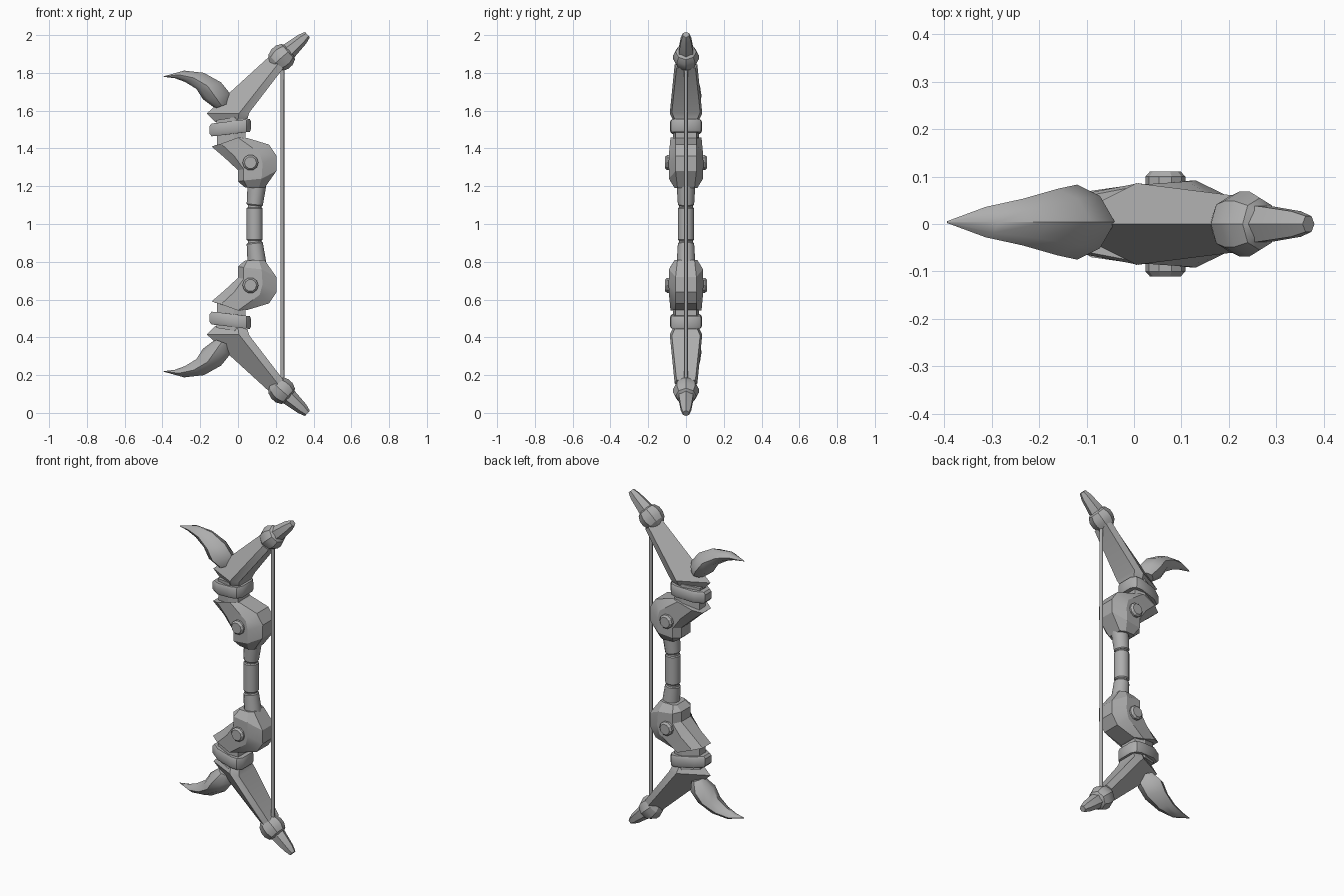
import bpy, bmesh, math
from mathutils import Vector

if "Cube" in bpy.data.objects:
    bpy.data.objects.remove(bpy.data.objects["Cube"])

grey = bpy.data.materials.new("stone grey")
grey.diffuse_color = (0.42, 0.42, 0.42, 1)
grey.use_nodes = True
grey.node_tree.nodes["Principled BSDF"].inputs["Base Color"].default_value = grey.diffuse_color


def finish(name, rings, mirror=True, angle=25, y_shift=0.0, mirror_y=False):
    """Skin a list of closed rings (z given in world space) and mirror about z = 1."""
    bm = bmesh.new()
    loops = [[bm.verts.new((x, y + y_shift, z - 1)) for x, y, z in r] for r in rings]
    n = len(loops[0])
    for a, b in zip(loops, loops[1:]):
        for i in range(n):
            j = (i + 1) % n
            bm.faces.new((a[i], a[j], b[j], b[i]))
    bm.faces.new(loops[0])
    bm.faces.new(loops[-1])
    bmesh.ops.remove_doubles(bm, verts=bm.verts, dist=1e-5)
    bmesh.ops.recalc_face_normals(bm, faces=bm.faces)
    me = bpy.data.meshes.new(name)
    bm.to_mesh(me)
    bm.free()
    me.materials.append(grey)
    ob = bpy.data.objects.new(name, me)
    bpy.context.collection.objects.link(ob)
    ob.location.z = 1
    bpy.ops.object.select_all(action='DESELECT')
    ob.select_set(True)
    bpy.context.view_layer.objects.active = ob
    bpy.ops.object.shade_smooth_by_angle(angle=math.radians(angle))
    if mirror or mirror_y:
        m = ob.modifiers.new("mirror", 'MIRROR')
        m.use_axis = (False, mirror_y, mirror)
        m.use_mirror_merge = False
    return ob


def section(pts):
    """Symmetric ring from (x, z, half width) points running left to right."""
    front = [(x, -w, z) for x, z, w in pts]
    back = [(x, w, z) for x, z, w in reversed(pts) if w > 0]
    return front + back


def turned(name, start, direction, profile, sides=8, **kw):
    """Round part: profile of (distance, radius) along a direction."""
    d = Vector(direction).normalized()
    u = d.cross(Vector((0, 1, 0)))
    u = u.normalized() if u.length > 0.01 else Vector((1, 0, 0))
    v = d.cross(u)
    rings = []
    for t, r in profile:
        c = Vector(start) + d * t
        rings.append([tuple(c + (u * math.cos(a) + v * math.sin(a)) * r)
                      for a in (2 * math.pi * i / sides for i in range(sides))])
    return finish(name, rings, **kw)


# Grip: centre sleeve, grooves and flaring end sleeves
turned("grip_centre", (0.088, 0, 0.912), (0, 0, 1),
       [(0, 0.038), (0.006, 0.043), (0.17, 0.043), (0.176, 0.038)], 12, mirror=False, angle=35)
turned("grip_core", (0.088, 0, 0.88), (0, 0, 1), [(0, 0.036), (0.24, 0.036)], 12, mirror=False)
turned("grip_end", (0.088, 0, 1.097), (0.11, 0, 1),
       [(0, 0.038), (0.006, 0.043), (0.12, 0.05)], 12, angle=35)

# Knuckle: bulky block with chamfered edges
knuckle = [
    [(-0.14, 1.41, 0.04), (-0.09, 1.425, 0.07), (0.00, 1.458, 0.082), (0.05, 1.455, 0.055)],
    [(-0.07, 1.35, 0.04), (-0.02, 1.36, 0.08), (0.115, 1.375, 0.09), (0.165, 1.42, 0.055)],
    [(0.00, 1.285, 0.045), (0.03, 1.29, 0.085), (0.13, 1.32, 0.092), (0.205, 1.36, 0.055)],
    [(0.00, 1.225, 0.045), (0.03, 1.23, 0.085), (0.125, 1.24, 0.09), (0.203, 1.28, 0.055)],
    [(0.035, 1.195, 0.04), (0.05, 1.193, 0.055), (0.11, 1.19, 0.06), (0.14, 1.19, 0.045)],
]
finish("knuckle", [section(s) for s in knuckle], angle=28)

# Pivot pins on both sides of the knuckle
turned("pivot_pin", (0.066, -0.07, 1.325), (0, -1, 0),
       [(0, 0.042), (0.03, 0.042), (0.041, 0.032)], 10, mirror_y=True)

# Neck and tilted band between knuckle and limb
finish("neck", [section(s) for s in (
    [(-0.11, 1.40, 0.03), (-0.02, 1.42, 0.068), (0.04, 1.43, 0.055)],
    [(-0.115, 1.55, 0.03), (-0.02, 1.565, 0.068), (0.04, 1.57, 0.055)])])


def band_ring(z, s):
    return section([(-0.15 * s, z - 0.018, 0.03 * s), (-0.10 * s, z - 0.013, 0.065 * s),
                    (0.01, z, 0.086 * s), (0.045, z + 0.004, 0.08 * s), (0.068 * s, z + 0.006, 0.05 * s)])


finish("band", [band_ring(1.482, 0.93), band_ring(1.495, 1),
                band_ring(1.537, 1), band_ring(1.55, 0.93)], angle=35)

# Limb: ridged on the outer side, flat on the string side
limb = [
    [(-0.12, 1.54, 0), (0.00, 1.553, 0.07), (0.05, 1.557, 0.06)],
    [(-0.165, 1.585, 0), (0.005, 1.585, 0.086), (0.06, 1.59, 0.075)],
    [(0.18, 1.90, 0), (0.21, 1.845, 0.06), (0.24, 1.825, 0.05)],
]
finish("limb", [section(s) for s in limb])

# Limb end: faceted ball joint and tapered tip
axis = (0.75, 0, 0.66)
turned("ball_joint", (0.184, 0, 1.840), axis,
       [(0, 0.035), (0.022, 0.058), (0.05, 0.068), (0.08, 0.068), (0.108, 0.055), (0.12, 0.035)], 8)
turned("tip", (0.24, 0, 1.89), axis,
       [(0, 0.046), (0.05, 0.043), (0.135, 0.031), (0.17, 0.019)], 6)

# Curved horn on the outer side of each limb
horn = [(-0.045, 1.64, -0.12, 1.612, 0.045), (-0.04, 1.688, -0.185, 1.66, 0.079),
        (-0.09, 1.75, -0.22, 1.715, 0.070), (-0.18, 1.80, -0.28, 1.752, 0.049),
        (-0.285, 1.812, -0.335, 1.772, 0.032), (-0.393, 1.782, -0.394, 1.779, 0.002)]
rings = []
for xo, zo, xi, zi, w in horn:
    mix = lambda t: (xo + (xi - xo) * t, zo + (zi - zo) * t)
    rings.append(section([(*mix(0), 0), (*mix(0.22), w * 0.7), (*mix(0.55), w),
                          (*mix(0.85), w * 0.65), (*mix(1), 0)]))
finish("horn", rings, angle=40, y_shift=0.004)

# Bowstring
turned("string", (0.235, 0, 0.15), (0, 0, 1), [(0, 0.01), (1.7, 0.01)], 8, mirror=False, angle=50)
